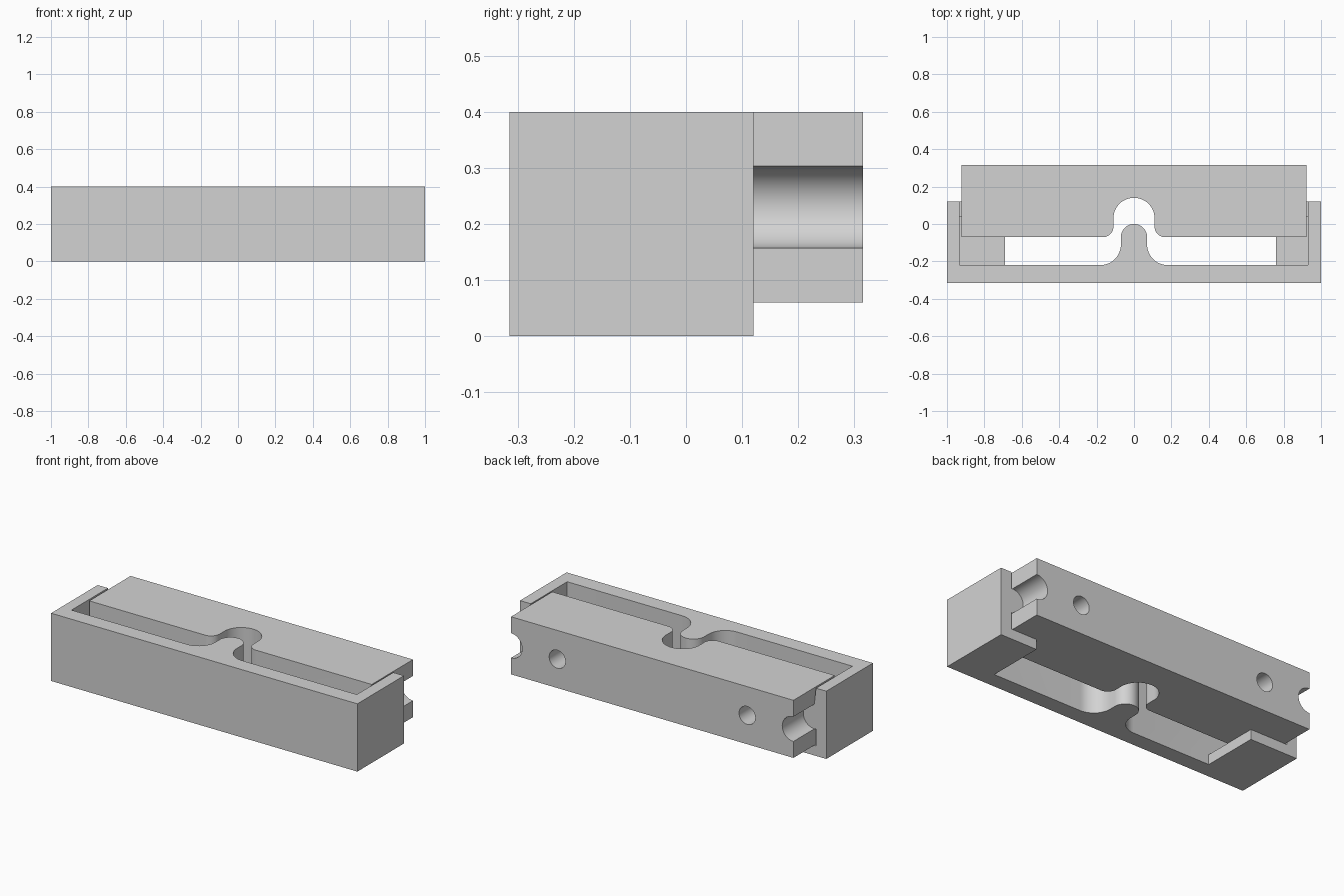
import bpy, bmesh
from math import sin, cos, pi, radians
from mathutils import Matrix

cube = bpy.data.objects.get("Cube")
if cube:
    bpy.data.objects.remove(cube, do_unlink=True)

grey = bpy.data.materials.new("plain_grey")
grey.use_nodes = True
grey.diffuse_color = (0.65, 0.65, 0.65, 1)
grey.node_tree.nodes["Principled BSDF"].inputs["Base Color"].default_value = grey.diffuse_color


def link(name, bm):
    bmesh.ops.recalc_face_normals(bm, faces=bm.faces)
    mesh = bpy.data.meshes.new(name)
    bm.to_mesh(mesh)
    bm.free()
    mesh.materials.append(grey)
    obj = bpy.data.objects.new(name, mesh)
    bpy.context.collection.objects.link(obj)
    return obj


def prism(name, outline, z0, z1):
    bm = bmesh.new()
    face = bm.faces.new([bm.verts.new((x, y, z0)) for x, y in outline])
    new = bmesh.ops.extrude_face_region(bm, geom=[face])["geom"]
    verts = [v for v in new if isinstance(v, bmesh.types.BMVert)]
    bmesh.ops.translate(bm, verts=verts, vec=(0, 0, z1 - z0))
    return link(name, bm)


def box(name, x0, x1, y0, y1, z0, z1):
    return prism(name, [(x0, y0), (x1, y0), (x1, y1), (x0, y1)], z0, z1)


def rod(name, x, z, radius, y0, y1):
    bm = bmesh.new()
    bmesh.ops.create_cone(bm, cap_ends=True, segments=48, radius1=radius,
                          radius2=radius, depth=y1 - y0)
    bm.transform(Matrix.Translation((x, (y0 + y1) / 2, z)) @ Matrix.Rotation(pi / 2, 4, "X"))
    return link(name, bm)


def arc(cx, cy, r, start, end, steps):
    angles = [radians(start + (end - start) * i / steps) for i in range(steps + 1)]
    return [(cx + r * cos(a), cy + r * sin(a)) for a in angles]


def arch(r, cy, fillet, base):
    """Round-topped bump with filleted feet, from left to right."""
    fx, fy = r + fillet, base + fillet
    return (arc(-fx, fy, fillet, -90, 0, 12) + arc(0, cy, r, 180, 0, 28)
            + arc(fx, fy, fillet, 180, 270, 12))


def combine(target, tool, operation):
    mod = target.modifiers.new("combine", "BOOLEAN")
    mod.operation, mod.solver, mod.object = operation, "EXACT", tool
    bpy.context.view_layer.objects.active = target
    bpy.ops.object.modifier_apply(modifier=mod.name)
    bpy.data.objects.remove(tool, do_unlink=True)


def finish(obj):
    bm = bmesh.new()
    bm.from_mesh(obj.data)
    bmesh.ops.remove_doubles(bm, verts=bm.verts, dist=0.0001)
    bmesh.ops.dissolve_limit(bm, angle_limit=radians(0.5), verts=bm.verts, edges=bm.edges)
    bm.to_mesh(obj.data)
    bm.free()
    bpy.ops.object.select_all(action="DESELECT")
    obj.select_set(True)
    bpy.context.view_layer.objects.active = obj
    bpy.ops.object.shade_smooth_by_angle(angle=radians(30))


FRONT, BACK, SIDE_END = -0.315, 0.315, 0.12
HOLE_Z, NOTCH_R, BLOCK_X = 0.23, 0.073, 0.922

# Front bracket: front wall with central nose, and two side walls
inner = [(-0.933, SIDE_END), (-0.933, -0.22)] + arch(0.07, -0.07, 0.11, -0.22) \
    + [(0.93, -0.22), (0.93, SIDE_END)]
outer = [(1, SIDE_END), (1, FRONT), (-1, FRONT), (-1, SIDE_END)]
bracket = prism("front_bracket", inner + outer, 0, 0.4)

# Bottom ledges carrying the block
for x0, x1 in ((-0.97, -0.69), (0.76, 0.97)):
    combine(bracket, box("ledge", x0, x1, -0.26, SIDE_END, 0, 0.059), "UNION")

# Round catches on the inside of the side walls
for side in (-1, 1):
    combine(bracket, rod("catch", side * BLOCK_X, HOLE_Z, NOTCH_R - 0.001, 0.04, SIDE_END), "UNION")
finish(bracket)

# Sliding block with a keyhole recess facing the nose
outline = [(-BLOCK_X, -0.07)] + arch(0.11, 0.03, 0.055, -0.07) \
    + [(BLOCK_X, -0.07), (BLOCK_X, BACK), (-BLOCK_X, BACK)]
block = prism("sliding_block", outline, 0.06, 0.4)

# End grooves and screw holes
for side in (-1, 1):
    combine(block, rod("groove", side * BLOCK_X, HOLE_Z, NOTCH_R, 0.039, 0.4), "DIFFERENCE")
    combine(block, rod("screw_hole", side * 0.62, HOLE_Z, 0.053, -0.2, 0.4), "DIFFERENCE")
finish(block)
